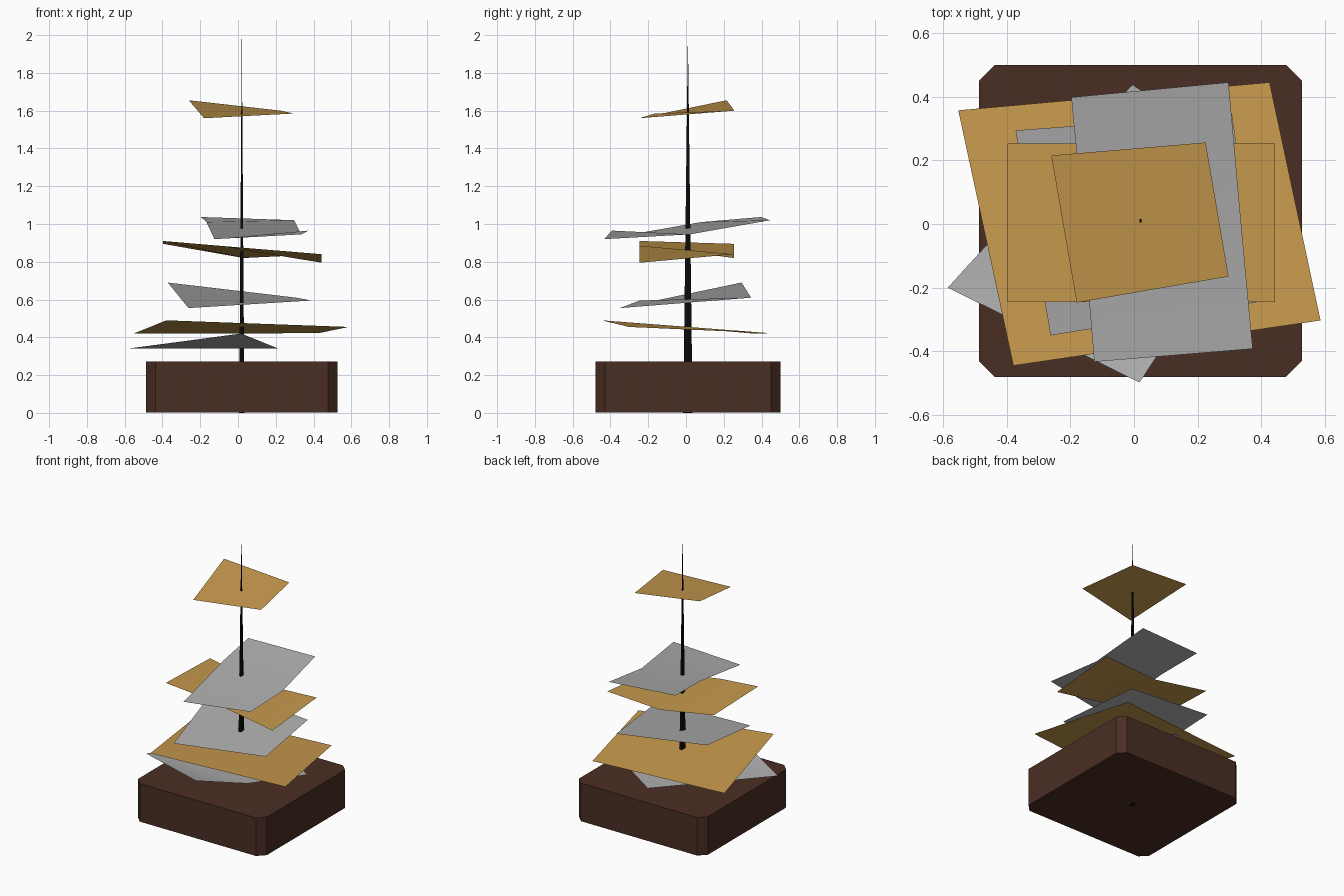
import bpy, bmesh

cube = bpy.data.objects.get("Cube")
if cube:
    bpy.data.objects.remove(cube, do_unlink=True)


def material(name, rgb):
    mat = bpy.data.materials.new(name)
    mat.use_nodes = True
    mat.diffuse_color = (*rgb, 1)
    mat.node_tree.nodes["Principled BSDF"].inputs["Base Color"].default_value = (*rgb, 1)
    return mat


brown = material("dark_wood", (0.068, 0.027, 0.017))
black = material("black_metal", (0.003, 0.003, 0.003))
gold = material("golden_paper", (0.57, 0.32, 0.075))
grey = material("grey_paper", (0.42, 0.42, 0.42))

CX, CY = 0.02, 0.01  # shared axis of the base and the spike


def finish(name, bm, mat):
    mesh = bpy.data.meshes.new(name)
    bm.to_mesh(mesh)
    bm.free()
    mesh.materials.append(mat)
    obj = bpy.data.objects.new(name, mesh)
    bpy.context.collection.objects.link(obj)
    return obj


def sheet(name, mat, corners, faces):
    """Single-layer sheet of paper, faces wound to point upward."""
    bm = bmesh.new()
    verts = [bm.verts.new(c) for c in corners]
    for face in faces:
        bm.faces.new([verts[i] for i in face])
    obj = finish(name, bm, mat)
    bpy.ops.object.select_all(action="DESELECT")
    obj.select_set(True)
    bpy.context.view_layer.objects.active = obj
    bpy.ops.object.shade_smooth_by_angle()


# Wooden block with chamfered upright edges
bm = bmesh.new()
bmesh.ops.create_cube(bm, size=1)
for v in bm.verts:
    v.co.x = CX + v.co.x * 1.015
    v.co.y = CY + v.co.y * 0.98
    v.co.z = 0.272 if v.co.z > 0 else 0.001
upright = [e for e in bm.edges if abs(e.verts[0].co.z - e.verts[1].co.z) > 0.1]
bmesh.ops.bevel(bm, geom=upright, offset=0.05, segments=1, affect="EDGES")
finish("base_block", bm, brown)

# Four-sided spike tapering to a point
bm = bmesh.new()
tip = bm.verts.new((CX, CY, 2))
foot = [bm.verts.new((CX + sx * 0.014, CY + sy * 0.025, 0))
        for sx, sy in ((-1, -1), (1, -1), (1, 1), (-1, 1))]
for i in range(4):
    bm.faces.new((foot[i], foot[(i + 1) % 4], tip))
bm.faces.new(foot[::-1])
finish("spike", bm, black)

# Flat sheets: front left, front right, back right, back left on the page
FLAT = [(0, 1, 2, 3)]
sheet("top_gold_sheet", gold,
      [(-0.18, -0.247, 1.56), (0.297, -0.165, 1.585),
       (0.225, 0.256, 1.6), (-0.26, 0.215, 1.655)], FLAT)
sheet("middle_grey_sheet", grey,
      [(-0.262, -0.35, 0.555), (0.39, -0.245, 0.595),
       (0.308, 0.345, 0.61), (-0.372, 0.294, 0.69)], FLAT)
sheet("lower_gold_sheet", gold,
      [(-0.379, -0.445, 0.49), (0.586, -0.303, 0.455),
       (0.426, 0.445, 0.422), (-0.552, 0.357, 0.42)], FLAT)

# Creased sheets: two panels sharing a fold
sheet("upper_grey_sheet", grey,
      [(-0.125, -0.433, 0.92), (0.373, -0.392, 0.965), (0.335, 0.02, 0.945),
       (0.297, 0.445, 1.02), (-0.197, 0.398, 1.037), (-0.167, 0.08, 1.01)],
      [(0, 1, 2, 5), (5, 2, 3, 4)])
sheet("upper_gold_sheet", gold,
      [(-0.397, -0.245, 0.91), (-0.1, -0.245, 0.885), (0.443, -0.245, 0.795),
       (0.443, 0.253, 0.84), (0.03, 0.253, 0.82), (-0.397, 0.253, 0.895)],
      [(0, 1, 4, 5), (1, 2, 3, 4)])

# Lowest sheet with its front corner curled up
sheet("bottom_grey_sheet", grey,
      [(-0.585, -0.2, 0.34), (0.017, -0.498, 0.42), (0.215, -0.2, 0.34),
       (0.455, 0.132, 0.34), (-0.005, 0.438, 0.34)],
      [(0, 1, 2), (0, 2, 3, 4)])
